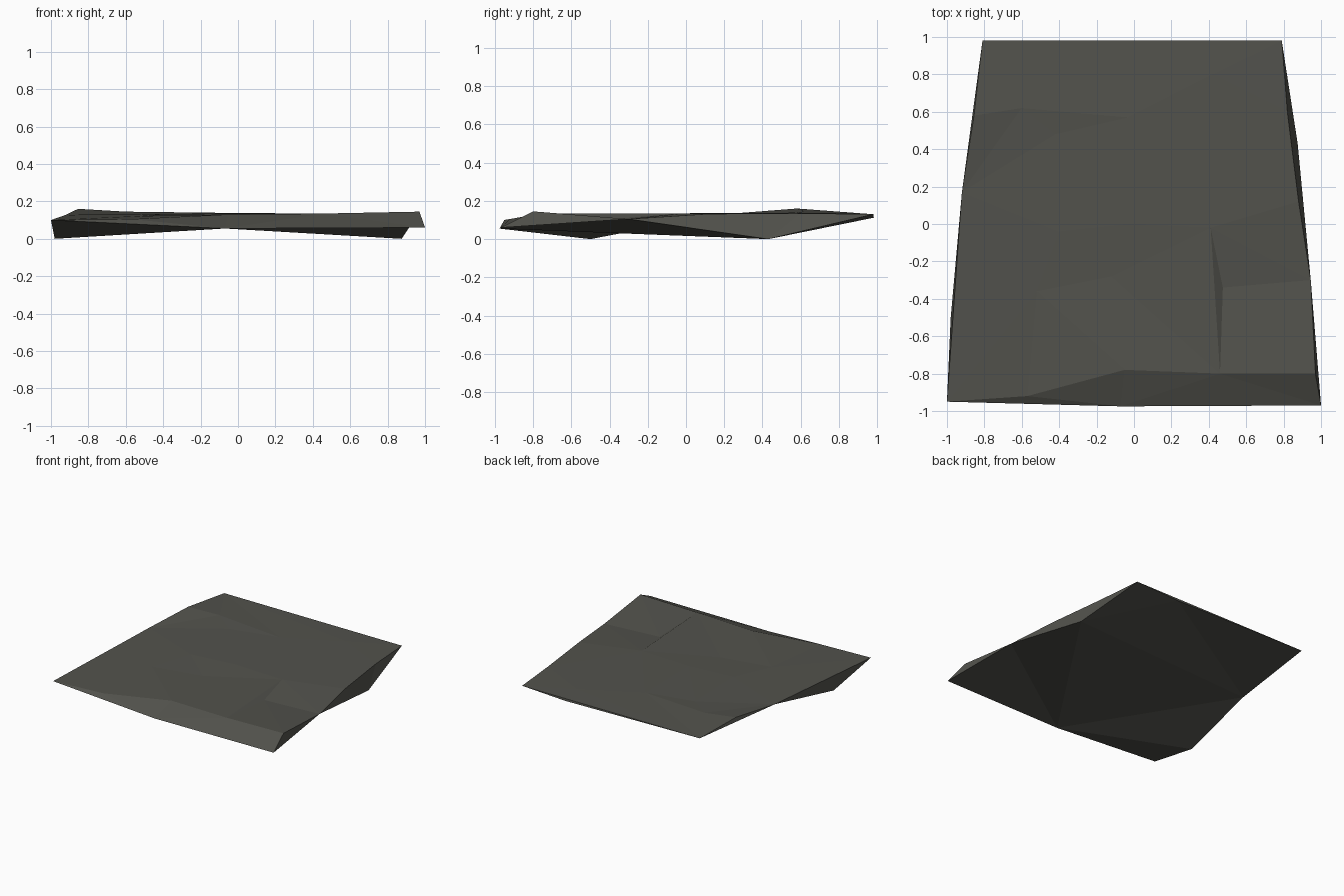
import bpy
import bmesh
from mathutils import Vector
from mathutils.geometry import delaunay_2d_cdt

if "Cube" in bpy.data.objects:
    bpy.data.objects.remove(bpy.data.objects["Cube"])

# Rim shared by the top and the underside, anticlockwise from front left
RIM = [(-1, -.95, .10), (-.07, -.975, .055), (1, -.97, .06), (.945, -.3, .105),
       (.875, .43, 0), (.79, .98, .13), (.4, .982, .112), (-.81, .98, .13),
       (-.92, .17, .128), (-.98, -.5, 0)]
FL, MID, FR, R, LOW_R, BR, B, BL, L, LOW_L = range(10)

# Chipped upper surface
TOP = [(-.57, -.92, .105), (-.05, -.78, .13), (.46, -.8, .135), (.97, -.8, .145),
       (.475, -.34, .108), (.41, -.02, .135), (-.02, 0, .135), (-.4, -.04, .132),
       (-.52, -.36, .122), (-.12, -.28, .122), (.88, .12, .132), (.82, .6, .135),
       (.42, .8, .135), (-.03, .57, .138), (-.42, .48, .135), (-.6, .62, .145),
       (-.855, .58, .16)]
n = len(RIM)
rim_edges = [(i, (i + 1) % n) for i in range(n)]

# Creases that must stay in the triangulation
top_creases = [(FL, L), (FL, n), (n, n + 1), (n + 1, n + 2), (n + 2, n + 3),
               (n + 3, FR), (n + 3, R), (n + 2, n + 5), (n + 5, n + 6), (n + 6, n + 7),
               (n + 6, n + 9), (n + 5, n + 9), (R, n + 10), (n + 10, n + 11), (n + 11, BR),
               (L, n + 16), (n + 16, BL), (BL, n + 12), (n + 12, n + 11),
               (n + 10, LOW_R), (BL, BR)]
under_creases = [(MID, LOW_R), (MID, R), (MID, LOW_L), (MID, L)]

bm = bmesh.new()
rim_verts = [bm.verts.new(p) for p in RIM]


def sheet(inner, creases, up):
    """Fill the rim with flat triangles running through the inner points."""
    pts = RIM + inner
    verts = rim_verts + [bm.verts.new(p) for p in inner]
    _, _, faces, source, _, _ = delaunay_2d_cdt(
        [Vector(p[:2]) for p in pts], rim_edges + creases, [], 1, 1e-6)
    for f in faces:
        loop = [verts[source[i][0]] for i in f]
        bm.faces.new(loop if up else loop[::-1])


sheet(TOP, top_creases, True)
sheet([], under_creases, False)
bmesh.ops.recalc_face_normals(bm, faces=bm.faces)

# One flat-shaded stone slab
mesh = bpy.data.meshes.new("stone_slab")
bm.to_mesh(mesh)
bm.free()
stone = bpy.data.materials.new("dark olive grey stone")
stone.diffuse_color = (.085, .085, .073, 1)
stone.use_nodes = True
stone.node_tree.nodes["Principled BSDF"].inputs["Base Color"].default_value = stone.diffuse_color
mesh.materials.append(stone)
slab = bpy.data.objects.new("stone_slab", mesh)
bpy.context.collection.objects.link(slab)
